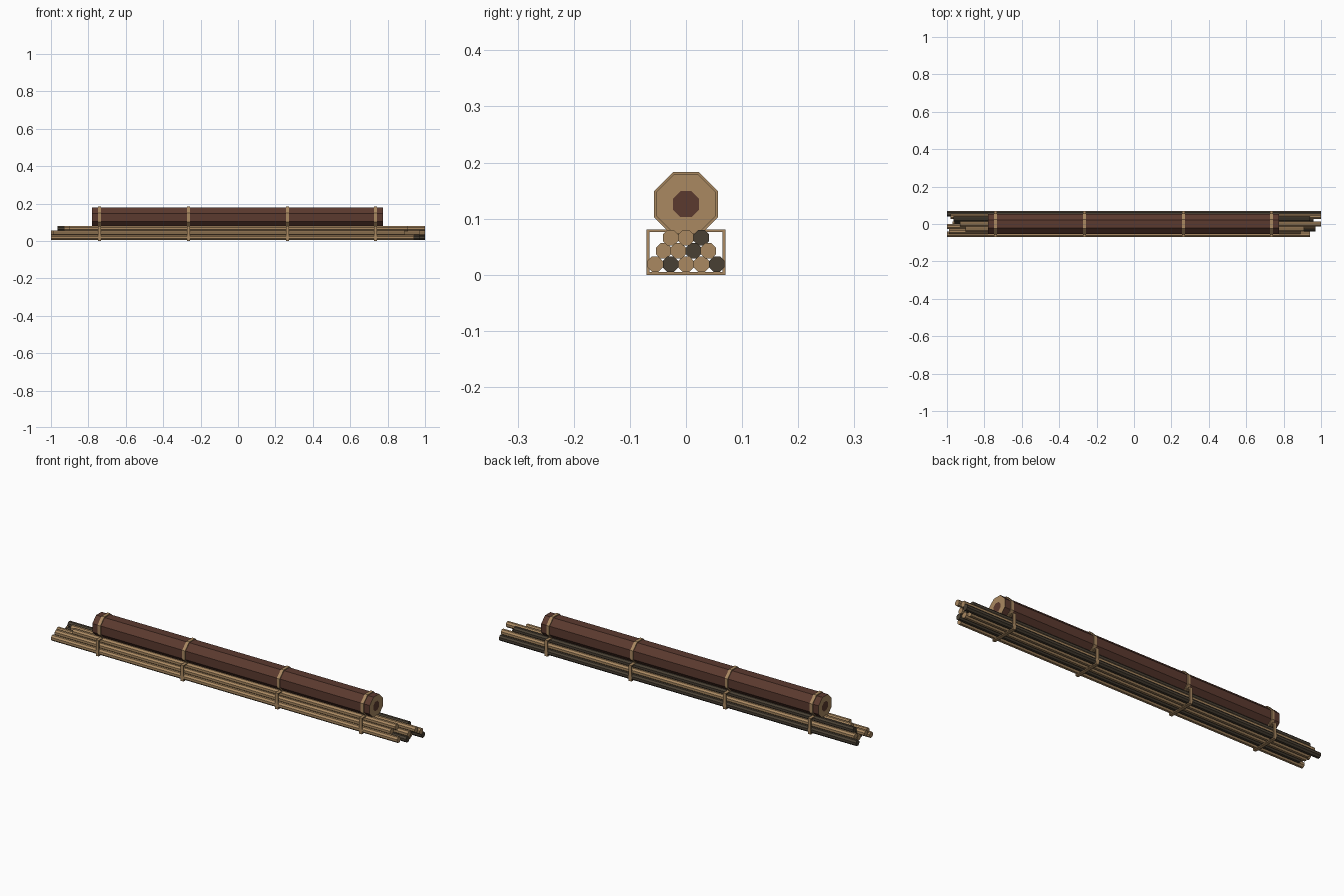
import bpy, bmesh, math

if "Cube" in bpy.data.objects:
    bpy.data.objects.remove(bpy.data.objects["Cube"])


def material(name, rgb):
    m = bpy.data.materials.new(name)
    m.diffuse_color = (*rgb, 1)
    m.use_nodes = True
    m.node_tree.nodes["Principled BSDF"].inputs["Base Color"].default_value = m.diffuse_color
    return m


TAN = material("tan wood", (0.40, 0.25, 0.12))
DARK = material("dark wood", (0.065, 0.05, 0.033))
BROWN = material("brown canvas", (0.105, 0.042, 0.028))


def octagon(apothem, y, z):
    # flat-topped octagon in the YZ plane
    r = apothem / math.cos(math.pi / 8)
    return [(y + r * math.cos(math.pi / 8 + i * math.pi / 4),
             z + r * math.sin(math.pi / 8 + i * math.pi / 4)) for i in range(8)]


def finish(bm, name, *mats):
    bmesh.ops.recalc_face_normals(bm, faces=bm.faces)
    me = bpy.data.meshes.new(name)
    bm.to_mesh(me)
    bm.free()
    for m in mats:
        me.materials.append(m)
    ob = bpy.data.objects.new(name, me)
    bpy.context.collection.objects.link(ob)
    return ob


def prism(bm, profile, x0, x1):
    # closed bar along X
    a, b = [[bm.verts.new((x, y, z)) for y, z in profile] for x in (x0, x1)]
    n = len(profile)
    for i in range(n):
        j = (i + 1) % n
        bm.faces.new((a[i], a[j], b[j], b[i]))
    return [bm.faces.new(a), bm.faces.new(b)]


def band(name, outer, inner, x, w=0.016):
    # closed strap loop around X
    bm = bmesh.new()
    loops = [[bm.verts.new((px, y, z)) for y, z in p]
             for p, px in ((outer, x - w / 2), (outer, x + w / 2),
                           (inner, x + w / 2), (inner, x - w / 2))]
    n = len(outer)
    for k in range(4):
        a, b = loops[k], loops[(k + 1) % 4]
        for i in range(n):
            j = (i + 1) % n
            bm.faces.new((a[i], a[j], b[j], b[i]))
    finish(bm, name, TAN)


def rect(hy, z0, z1):
    return [(-hy, z0), (hy, z0), (hy, z1), (-hy, z1)]


# stacked poles: y, z, start x, end x, material
POLES = [
    (-0.055, 0.019, -1.00, 0.94, TAN), (-0.0275, 0.019, -0.96, 0.97, DARK),
    (0.0, 0.019, -0.97, 0.96, TAN), (0.0275, 0.019, -0.96, 0.95, TAN),
    (0.055, 0.019, -1.00, 1.00, DARK),
    (-0.040, 0.0425, -0.99, 0.89, TAN), (-0.0135, 0.0425, -1.00, 0.97, TAN),
    (0.0135, 0.0425, -0.96, 0.96, DARK), (0.040, 0.0425, -0.98, 1.00, TAN),
    (-0.0275, 0.066, -0.90, 0.91, TAN), (0.0, 0.066, -0.93, 1.00, TAN),
    (0.0275, 0.066, -0.965, 0.94, DARK),
]
for i, (y, z, x0, x1, mat) in enumerate(POLES):
    bm = bmesh.new()
    prism(bm, octagon(0.0138, y, z), x0, x1)
    finish(bm, f"pole_{i + 1}", mat)

# canvas roll with pale ends and a dark core
ZC = 0.126
bm = bmesh.new()
caps = prism(bm, octagon(0.0525, 0, ZC), -0.78, 0.775)
bmesh.ops.recalc_face_normals(bm, faces=bm.faces)
for cap in caps:
    rim = bmesh.ops.inset_region(bm, faces=[cap], thickness=0.0315, depth=0)["faces"]
    for f in rim:
        f.material_index = 1
    cap.material_index = 0
finish(bm, "canvas_roll", BROWN, TAN)

# straps: one loop on the roll, one box loop around the poles
for i, x in enumerate((-0.74, -0.265, 0.265, 0.735)):
    band(f"roll_strap_{i + 1}", octagon(0.0568, 0, ZC), octagon(0.051, 0, ZC), x)
    band(f"pole_strap_{i + 1}", rect(0.07, 0.0, 0.081), rect(0.065, 0.005, 0.076), x)
